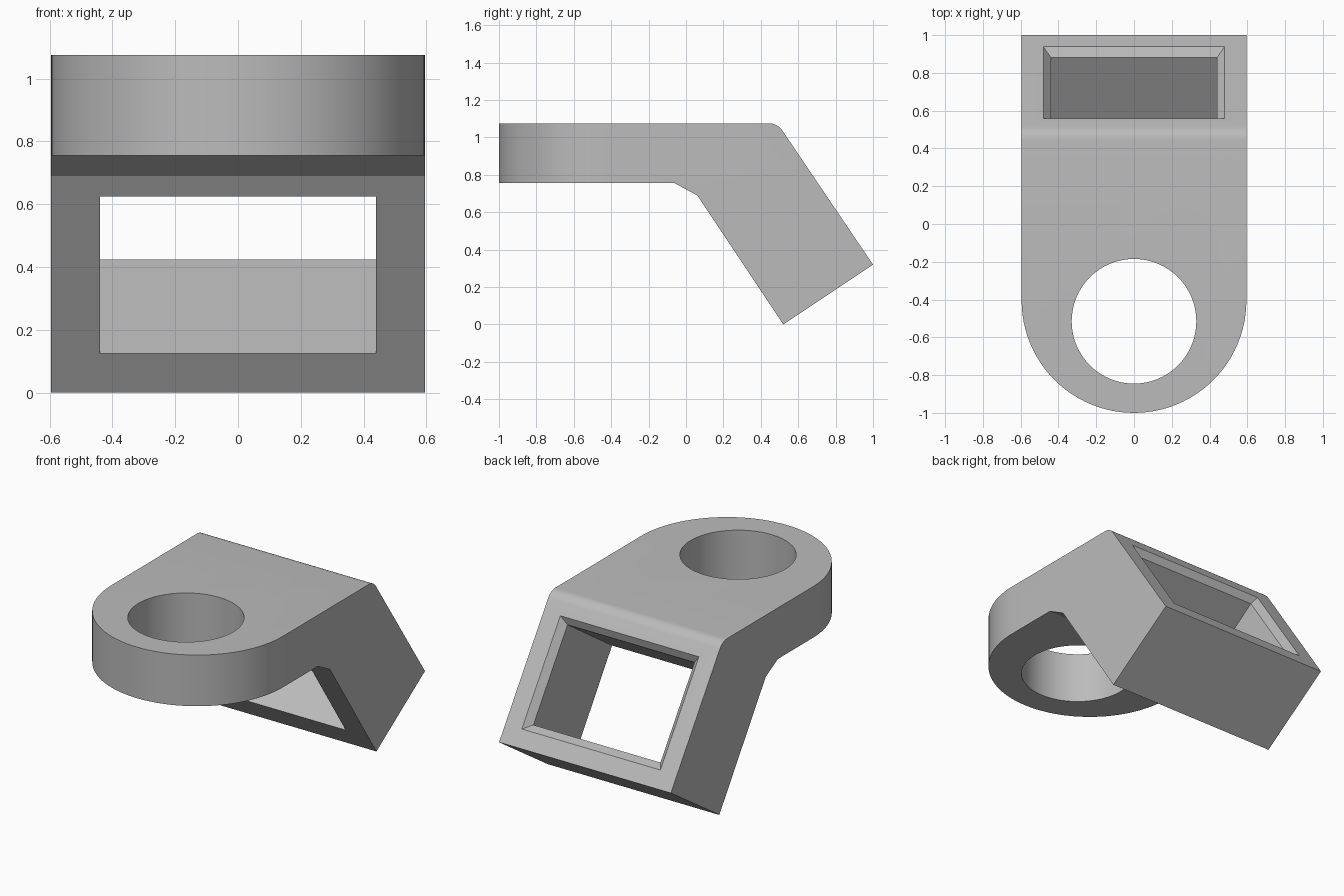
import bpy, bmesh, math
from mathutils import Vector

cube = bpy.data.objects.get("Cube")
if cube:
    bpy.data.objects.remove(cube, do_unlink=True)

HALF_W = 0.595
grey = bpy.data.materials.new("plain grey")
grey.use_nodes = True
grey.diffuse_color = (0.5, 0.5, 0.5, 1)
grey.node_tree.nodes["Principled BSDF"].inputs["Base Color"].default_value = grey.diffuse_color


def loft(name, loops):
    """Closed solid skinned through matching loops of points."""
    bm = bmesh.new()
    rings = [[bm.verts.new(p) for p in loop] for loop in loops]
    n = len(rings[0])
    for a, b in zip(rings, rings[1:]):
        for i in range(n):
            j = (i + 1) % n
            bm.faces.new((a[i], a[j], b[j], b[i]))
    bm.faces.new(rings[0])
    bm.faces.new(rings[-1])
    bmesh.ops.recalc_face_normals(bm, faces=bm.faces)
    mesh = bpy.data.meshes.new(name)
    bm.to_mesh(mesh)
    bm.free()
    obj = bpy.data.objects.new(name, mesh)
    bpy.context.collection.objects.link(obj)
    mesh.materials.append(grey)
    return obj


def arc(cx, cy, r, start, end, steps):
    angles = [math.radians(start + (end - start) * i / steps) for i in range(steps + 1)]
    return [(cx + r * math.cos(a), cy + r * math.sin(a)) for a in angles]


# Bent plate: side profile with a rounded outer bend and a chamfered inner bend
profile = [(-1.1, 0.755), (-1.1, 1.075)]
profile += arc(0.444, 0.99, 0.085, 90, 34, 6)
profile += [(1, 0.32), (0.52, 0), (0.06, 0.69), (-0.06, 0.755)]
bracket = loft("angled_bracket", [[(x, y, z) for y, z in profile] for x in (-HALF_W, HALF_W)])

# Rounded front outline
outline = arc(0, HALF_W - 1, HALF_W, 180, 360, 48) + [(HALF_W, 1.2), (-HALF_W, 1.2)]
outline_cutter = loft("outline_cutter", [[(x, y, z) for x, y in outline] for z in (-0.2, 1.3)])

# Round hole in the flat tongue
circle = arc(0, -0.515, 0.33, 0, 360, 64)[:-1]
hole_cutter = loft("hole_cutter", [[(x, y, z) for x, y in circle] for z in (0.6, 1.3)])

# Rectangular window through the sloped leg, chamfered on its outer face
corner = Vector((0, 1, 0.32))
up = Vector((0, -0.56, 0.828))
out = Vector((0, 0.828, 0.56))


def window(depth, half, low, high):
    return [corner + out * depth + up * t + Vector((x, 0, 0))
            for x, t in ((-half, low), (half, low), (half, high), (-half, high))]


window_cutter = loft("window_cutter", [
    window(-0.8, 0.44, 0.153, 0.755), window(-0.04, 0.44, 0.153, 0.755),
    window(0, 0.48, 0.109, 0.79), window(0.04, 0.52, 0.069, 0.83)])

for cutter, mode in ((outline_cutter, 'INTERSECT'), (hole_cutter, 'DIFFERENCE'),
                     (window_cutter, 'DIFFERENCE')):
    cutter.hide_render = True
    mod = bracket.modifiers.new(cutter.name, 'BOOLEAN')
    mod.operation, mod.object, mod.solver = mode, cutter, 'EXACT'

# Apply the cuts, drop the cutters, smooth the curved faces
bpy.ops.object.select_all(action='DESELECT')
bracket.select_set(True)
bpy.context.view_layer.objects.active = bracket
bpy.ops.object.convert(target='MESH')
for cutter in (outline_cutter, hole_cutter, window_cutter):
    bpy.data.objects.remove(cutter, do_unlink=True)
bpy.ops.object.shade_smooth_by_angle(angle=math.radians(25))
